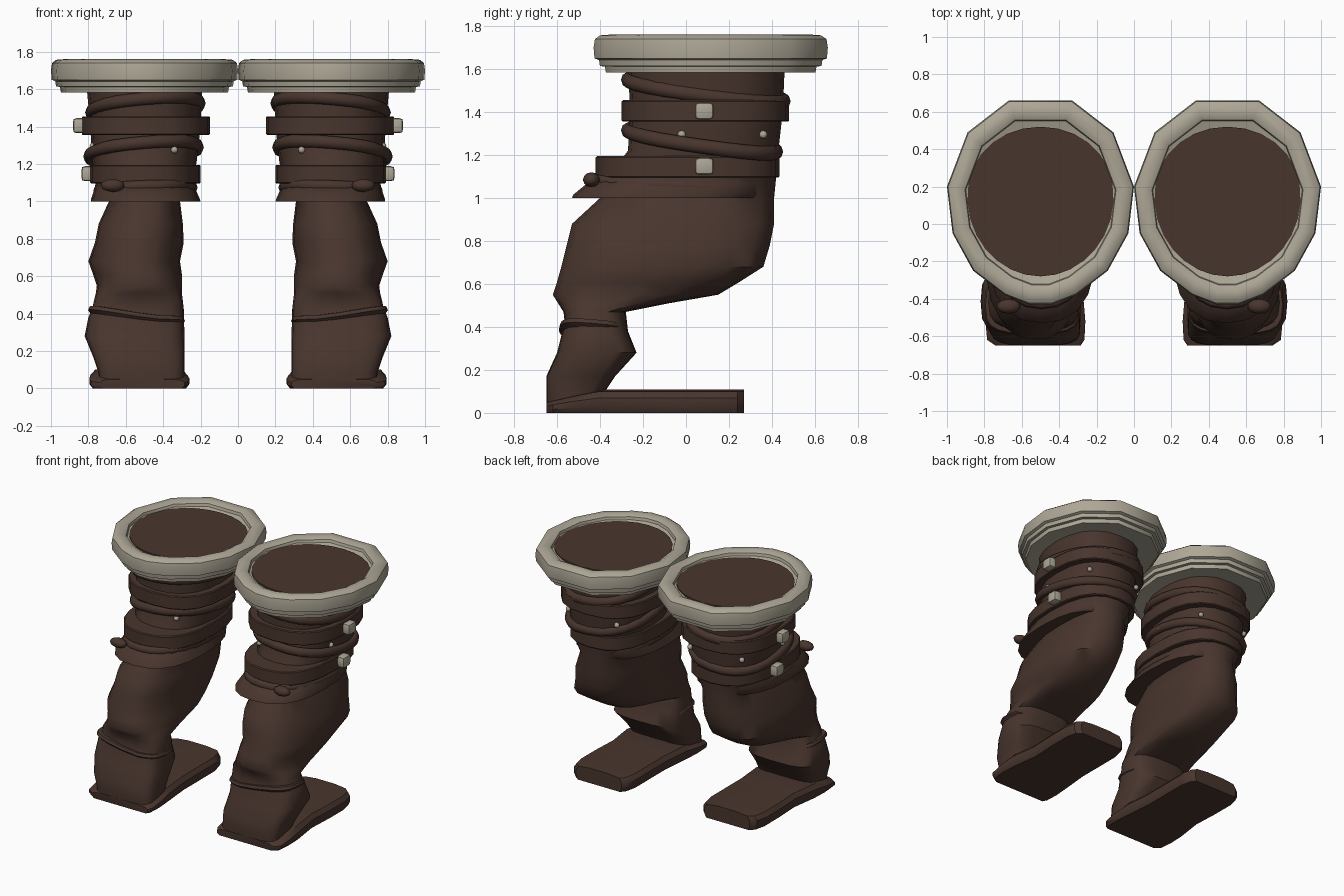
import bpy, bmesh, math
from mathutils import Vector

if "Cube" in bpy.data.objects:
    bpy.data.objects.remove(bpy.data.objects["Cube"])


def material(name, rgb):
    m = bpy.data.materials.new(name)
    m.diffuse_color = (*rgb, 1)
    m.use_nodes = True
    m.node_tree.nodes["Principled BSDF"].inputs["Base Color"].default_value = m.diffuse_color
    return m


LEATHER = material("dark brown leather", (0.066, 0.036, 0.027))
FUR = material("pale grey beige", (0.42, 0.385, 0.305))


def finish(bm, name, mat, angle=35):
    """Make one object, mirrored to the other boot."""
    bmesh.ops.recalc_face_normals(bm, faces=bm.faces)
    me = bpy.data.meshes.new(name)
    bm.to_mesh(me)
    bm.free()
    me.materials.append(mat)
    ob = bpy.data.objects.new(name, me)
    bpy.context.collection.objects.link(ob)
    ob.modifiers.new("other boot", 'MIRROR').use_mirror_merge = False
    bpy.ops.object.select_all(action='DESELECT')
    ob.select_set(True)
    bpy.context.view_layer.objects.active = ob
    bpy.ops.object.shade_smooth_by_angle(angle=math.radians(angle))
    return ob


def loft(rings, closed=False):
    """Skin a list of rings; cap the ends unless closed."""
    bm = bmesh.new()
    rows = [[bm.verts.new(p) for p in r] for r in rings]
    n = len(rows[0])
    pairs = list(zip(rows, rows[1:]))
    if closed:
        pairs.append((rows[-1], rows[0]))
    for a, b in pairs:
        for i in range(n):
            j = (i + 1) % n
            bm.faces.new((a[i], a[j], b[j], b[i]))
    if not closed:
        bm.faces.new(rows[0])
        bm.faces.new(rows[-1])
    return bm


def spow(v, e):
    return math.copysign(abs(v) ** e, v)


def section(z, x0, x1, y0, y1, e=0.8, n=20, tilt=0.0):
    """Rounded ring filling a box; tilt raises the front-inner side."""
    cx, cy, rx, ry = (x0 + x1) / 2, (y0 + y1) / 2, (x1 - x0) / 2, (y1 - y0) / 2
    out = []
    for i in range(n):
        a = math.tau * i / n
        c, s = spow(math.cos(a), e), spow(math.sin(a), e)
        out.append(Vector((cx + rx * c, cy + ry * s, z - tilt * (0.5 * c + s))))
    return out


# Leg shaft, bent knee bulge and toe
LEG = [
    (1.62, .19, .81, -.27, .46, .85), (1.40, .20, .79, -.26, .45, .85),
    (1.22, .22, .78, -.27, .43, .85), (1.10, .24, .76, -.36, .42, .85),
    (1.00, .31, .69, -.40, .41, .8), (.88, .295, .745, -.53, .41, .8),
    (.78, .29, .765, -.555, .39, .8), (.68, .31, .80, -.58, .36, .8),
    (.61, .30, .775, -.60, .25, .8), (.55, .30, .755, -.62, .15, .8),
    (.51, .30, .76, -.595, -.08, .75), (.47, .295, .77, -.57, -.28, .7),
    (.425, .29, .78, -.565, -.275, .65), (.38, .29, .80, -.575, -.27, .6),
    (.28, .285, .82, -.60, -.23, .6), (.17, .285, .775, -.65, -.33, .5),
    (.08, .285, .745, -.65, -.39, .5), (.02, .285, .745, -.65, -.41, .5)]
finish(loft([section(*r) for r in LEG]), "boot_leg", LEATHER, 50)

# Creased fold above the toe cap, higher on the outer side
fold = []
for inset, dz in ((.03, -.04), (-.012, .0), (-.004, .02), (.06, .03)):
    ring = section(.37, .295 + inset, .79 - inset, -.58 + inset, -.29 - inset, .6)
    for p in ring:
        p.z += dz + .05 * max(0, (p.x - .45) / .3) - .08 * (p.y + .58)
    fold.append(ring)
finish(loft(fold), "ankle_fold", LEATHER)

# Long sole plate with rounded sides, slightly waisted
sole = []
SIDE = [(-1, .03), (-.93, 0), (.93, 0), (1, .03), (1, .07), (.9, .1), (.4, 1), (-.4, 1), (-.9, .1), (-1, .07)]
for y, x0, x1, top in ((-.65, .285, .74, .05), (-.62, .265, .785, .06), (-.52, .26, .795, .085),
                       (-.40, .27, .79, .11), (-.2, .29, .76, .11), (0, .29, .77, .11),
                       (.16, .29, .77, .11), (.24, .31, .75, .11), (.27, .34, .71, .11)):
    c, h = (x0 + x1) / 2, (x1 - x0) / 2
    sole.append([(c + h * u, y, top if v == 1 else v * top / .11) for u, v in SIDE])
finish(loft(sole), "sole", LEATHER)


# Flat straps around the shaft
def strap(name, z0, z1, box):
    x0, x1, y0, y1 = box
    b = .006
    rows = [section(z0, x0 + b, x1 - b, y0 + b, y1 - b), section(z0 + b, *box),
            section(z1 - b, *box), section(z1, x0 + b, x1 - b, y0 + b, y1 - b)]
    finish(loft(rows), name, LEATHER)


strap("upper_strap", 1.355, 1.455, (.15, .835, -.30, .48))
strap("lower_strap", 1.095, 1.195, (.20, .79, -.42, .435))

# Flared skirt under the lower strap
skirt = [(1.10, .235, .76, -.40, .39), (1.06, .225, .77, -.47, .385),
         (1.015, .205, .785, -.525, .37), (1.0, .20, .785, -.53, .35)]
finish(loft([section(*r) for r in skirt]), "skirt", LEATHER)


# Slanted wrapped cords, swept round the shaft
def cord(name, z, box, tilt, r):
    path = section(z, *box, 0.85, 24, tilt)
    centre = sum(path, Vector()) / len(path)
    rings = []
    for p in path:
        out = Vector((p.x - centre.x, p.y - centre.y, 0)).normalized()
        rings.append([p + out * (r * .8 * math.cos(k * math.tau / 8)) +
                      Vector((0, 0, r * math.sin(k * math.tau / 8))) for k in range(8)])
    finish(loft(rings, closed=True), name, LEATHER, 60)


cord("upper_cord", 1.50, (.20, .79, -.275, .46), .05, .034)
cord("middle_cord", 1.265, (.21, .80, -.275, .425), .05, .034)
cord("lower_cord", 1.065, (.24, .75, -.43, .36), .018, .03)


# Rounded blobs for cord knot and studs
def blobs(name, places, size, mat, block=False):
    bm = bmesh.new()
    for p in places:
        if block:
            v = bmesh.ops.create_cube(bm, size=1)["verts"]
            e = list({e for q in v for e in q.link_edges})
            made = bmesh.ops.bevel(bm, geom=v + e, offset=.27, segments=2, affect='EDGES', profile=.6)
            v = list({q for q in v if q.is_valid} | set(made["verts"]))
        else:
            v = bmesh.ops.create_icosphere(bm, subdivisions=2, radius=.5)["verts"]
        bmesh.ops.scale(bm, vec=size, verts=v)
        bmesh.ops.translate(bm, vec=p, verts=v)
    finish(bm, name, mat)


blobs("cord_knot", [(.67, -.44, 1.085)], (.13, .08, .07), LEATHER)
blobs("large_studs", [(.845, .085, 1.405), (.80, .085, 1.148)], (.075, .088, .08), FUR, True)
blobs("small_studs", [(.205, .05, 1.29), (.34, -.235, 1.275), (.62, -.255, 1.29),
                      (.775, -.02, 1.295), (.71, .36, 1.295), (.30, .38, 1.29)],
      (.038, .038, .038), FUR)

# Thick stepped cuff on an egg-shaped many-sided outline
OUT = [(.33, .66), (.67, .66), (.89, .49), (1.0, .20), (.97, -.05), (.86, -.25), (.69, -.38),
       (.56, -.43), (.44, -.43), (.31, -.38), (.14, -.25), (.03, -.05), (0, .20), (.11, .49)]


def outline(inset, z):
    k = 1 - inset / .52
    return [(.5 + (x - .5) * k, .115 + (y - .115) * k, z) for x, y in OUT]


PROFILE = [(.22, 1.60), (.055, 1.583), (.05, 1.612), (.028, 1.614), (.024, 1.642), (.004, 1.65),
           (0, 1.70), (.006, 1.74), (.03, 1.757), (.07, 1.76), (.10, 1.745), (.105, 1.725),
           (.15, 1.71), (.22, 1.69)]
finish(loft([outline(*p) for p in PROFILE], closed=True), "cuff", FUR, 40)

# Dark lining that closes the opening
lining = [(.5 + .39 * math.cos(a) * (1 + .06 * math.sin(a)),
           .12 + .40 * spow(math.sin(a), .95)) for a in (math.tau * i / 28 for i in range(28))]
finish(loft([[(x, y, z) for x, y in lining] for z in (1.705, 1.725)]), "lining", LEATHER)
